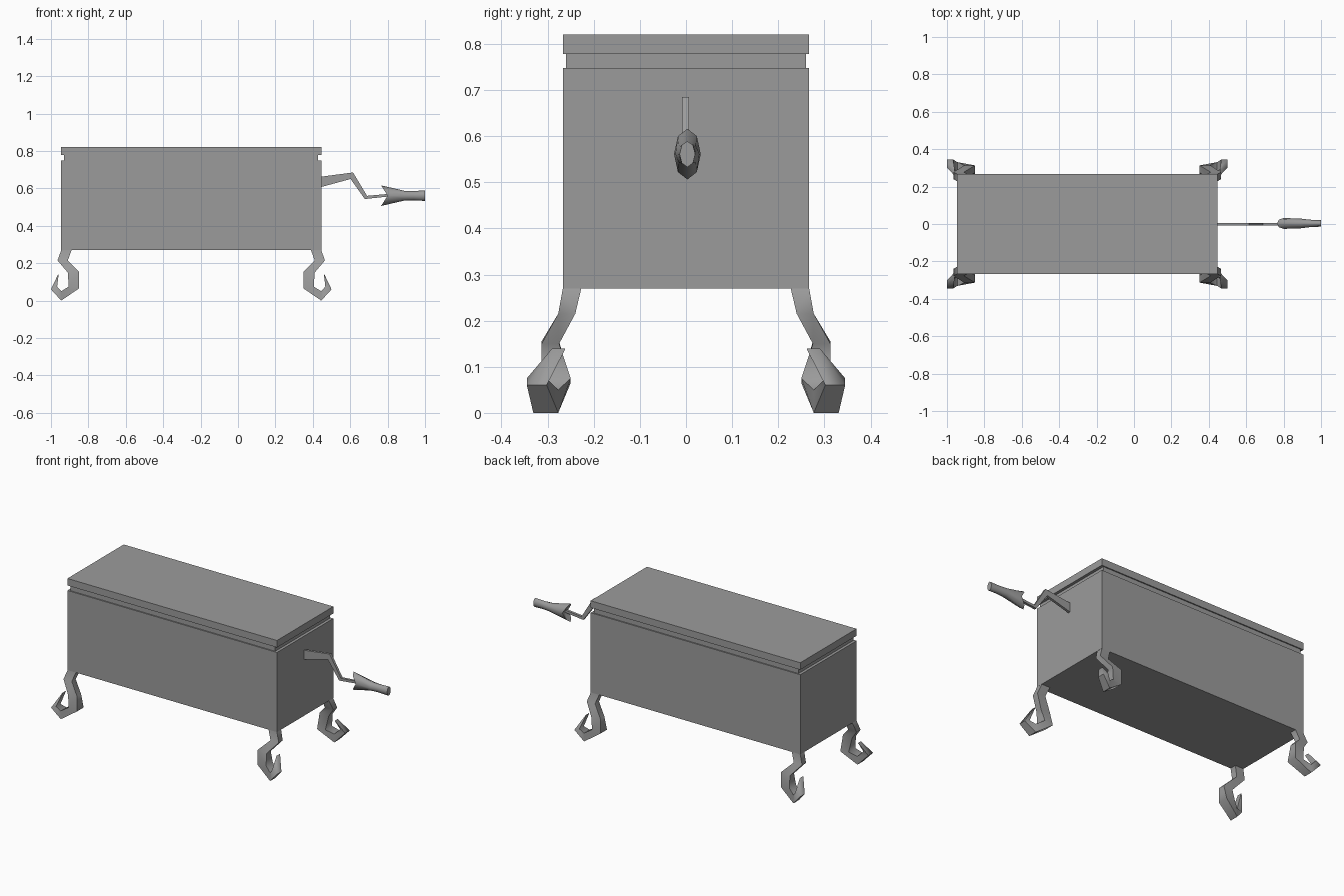
import bpy, bmesh, math
from mathutils import Vector

if "Cube" in bpy.data.objects:
    bpy.data.objects.remove(bpy.data.objects["Cube"])

CX = -0.25  # centre of the chest along x

# Dark grey metal
dark = bpy.data.materials.new("dark_grey")
dark.diffuse_color = (0.33, 0.33, 0.33, 1)
dark.use_nodes = True
dark.node_tree.nodes["Principled BSDF"].inputs["Base Color"].default_value = dark.diffuse_color


def add_mesh(name, verts, faces, origin=(0, 0, 0), smooth=0):
    me = bpy.data.meshes.new(name)
    o = Vector(origin)
    me.from_pydata([Vector(v) - o for v in verts], [], faces)
    bm = bmesh.new()
    bm.from_mesh(me)
    bmesh.ops.recalc_face_normals(bm, faces=bm.faces)
    bm.to_mesh(me)
    bm.free()
    me.materials.append(dark)
    ob = bpy.data.objects.new(name, me)
    ob.location = origin
    bpy.context.collection.objects.link(ob)
    if smooth:
        bpy.ops.object.select_all(action='DESELECT')
        bpy.context.view_layer.objects.active = ob
        ob.select_set(True)
        bpy.ops.object.shade_smooth_by_angle(angle=math.radians(smooth))
    return ob


def loft(name, rings, **kw):
    """Skin a list of equal-sized rings and cap both ends."""
    n = len(rings[0])
    verts = [v for r in rings for v in r]
    faces = [(i * n + j, i * n + (j + 1) % n, (i + 1) * n + (j + 1) % n, (i + 1) * n + j)
             for i in range(len(rings) - 1) for j in range(n)]
    faces.append(tuple(range(n)))
    faces.append(tuple(range(len(verts) - n, len(verts))))
    return add_mesh(name, verts, faces, **kw)


def rect(hx, hy, z):
    return [(CX - hx, -hy, z), (CX + hx, -hy, z), (CX + hx, hy, z), (CX - hx, hy, z)]


# Chest: body, recessed neck and lid, as one stepped solid
loft("chest", [rect(0.696, 0.267, 0.27), rect(0.696, 0.267, 0.748),
               rect(0.679, 0.26, 0.748), rect(0.679, 0.26, 0.778),
               rect(0.696, 0.267, 0.778), rect(0.696, 0.267, 0.82)])

# Clawed leg: edge a (x, z), edge b (x, z) and y range of each section
sections = [
    (0.445, 0.27, 0.39, 0.27, 0.227, 0.267),
    (0.465, 0.215, 0.41, 0.215, 0.24, 0.277),
    (0.41, 0.15, 0.35, 0.155, 0.275, 0.313),
    (0.405, 0.075, 0.35, 0.065, 0.25, 0.313),
    (0.445, 0.05, 0.445, 0.0, 0.277, 0.331),
    (0.467, 0.075, 0.50, 0.06, 0.302, 0.345),
    (0.459, 0.14, 0.463, 0.138, 0.262, 0.29),
]
rings = [[(ax, y0, az), (bx, y0, bz), (bx, y1, bz), (ax, y1, az)]
         for ax, az, bx, bz, y0, y1 in sections]
legs = loft("clawed_legs", rings, origin=(CX, 0, 0), smooth=65)
mir = legs.modifiers.new("four_legs", 'MIRROR')
mir.use_axis = (True, True, False)
mir.use_mirror_merge = False

# Bent crank arm on the right end: flat bar from upper / lower edge points
upper = [(0.44, 0.662), (0.615, 0.685), (0.69, 0.56), (0.82, 0.572)]
lower = [(0.44, 0.606), (0.602, 0.65), (0.678, 0.543), (0.82, 0.558)]
loft("crank_arm", [[(u[0], -0.009, u[1]), (u[0], 0.006, u[1]),
                    (l[0], 0.006, l[1]), (l[0], -0.009, l[1])]
                   for u, l in zip(upper, lower)])

# Eight-sided grip, flared at the inner end where its rim sweeps back
rings = []
for x, ry, rz, sweep in [(0.80, 0.002, 0.008, 0), (0.80, 0.029, 0.055, 0.035),
                         (0.89, 0.026, 0.026, 0), (0.94, 0.02, 0.025, 0),
                         (1.0, 0.017, 0.028, 0)]:
    rings.append([(x - sweep * abs(math.sin(a)), 0.003 + ry * math.cos(a),
                   0.561 + rz * math.sin(a))
                  for a in (k * math.pi / 4 for k in range(8))])
loft("crank_grip", rings, smooth=65)
